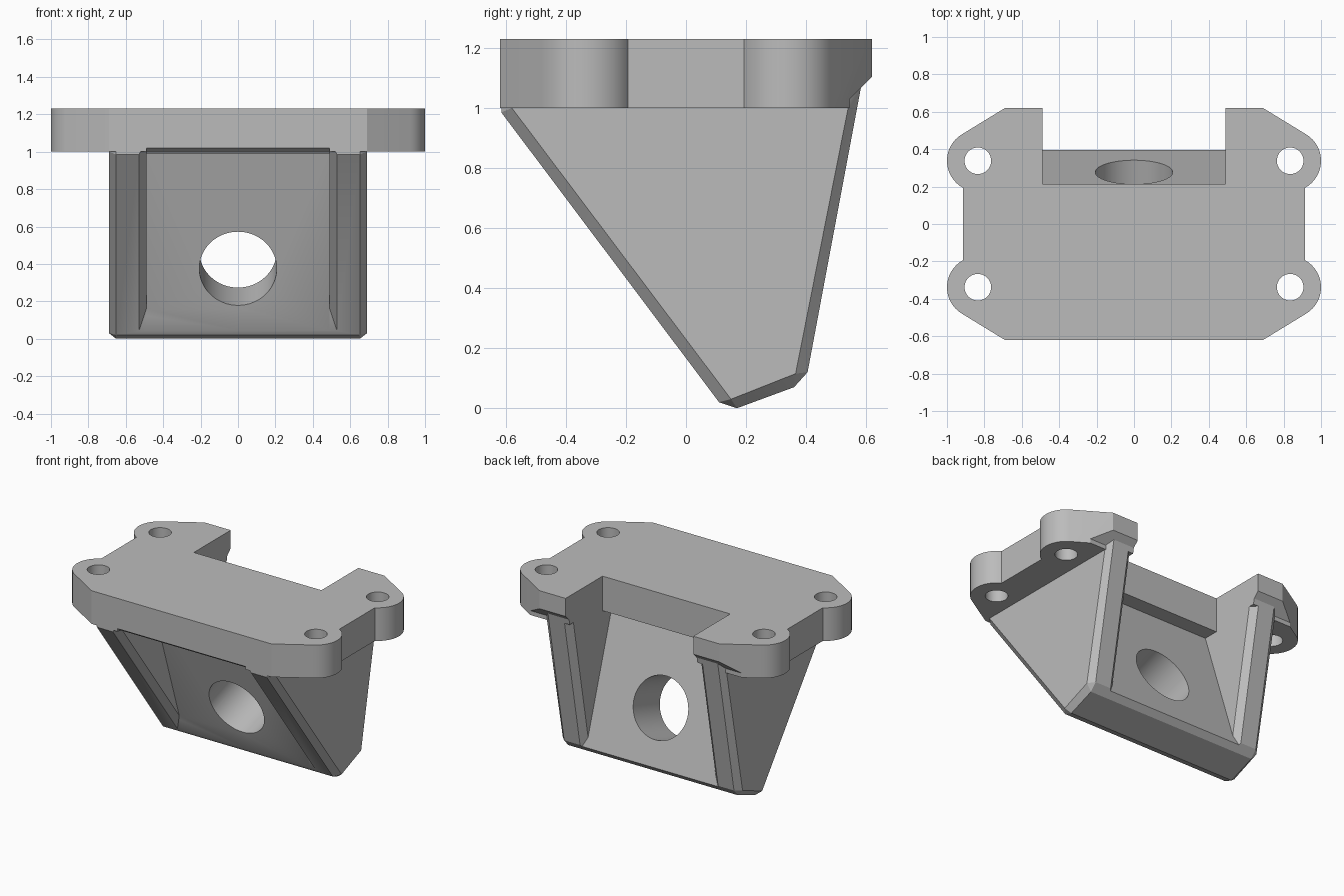
import bpy, bmesh, math
from mathutils import Vector, Matrix

if "Cube" in bpy.data.objects:
    bpy.data.objects.remove(bpy.data.objects["Cube"])

grey = bpy.data.materials.new("plain grey")
grey.use_nodes = True
grey.diffuse_color = (0.5, 0.5, 0.5, 1)
grey.node_tree.nodes["Principled BSDF"].inputs["Base Color"].default_value = (0.5, 0.5, 0.5, 1)


def finish(bm, name):
    bmesh.ops.recalc_face_normals(bm, faces=bm.faces)
    mesh = bpy.data.meshes.new(name)
    bm.to_mesh(mesh)
    bm.free()
    mesh.materials.append(grey)
    ob = bpy.data.objects.new(name, mesh)
    bpy.context.collection.objects.link(ob)
    return ob


def prism(name, points, shift):
    """Extrude a closed outline of 3D points along shift."""
    bm = bmesh.new()
    face = bm.faces.new([bm.verts.new(p) for p in points])
    new = bmesh.ops.extrude_face_region(bm, geom=[face])["geom"]
    bmesh.ops.translate(bm, vec=shift, verts=[v for v in new if isinstance(v, bmesh.types.BMVert)])
    return finish(bm, name)


def side_prism(name, profile, half):
    return prism(name, [(-half, y, z) for y, z in profile], (2 * half, 0, 0))


def solid_hull(points):
    bm = bmesh.new()
    for p in points:
        bm.verts.new(p)
    out = bmesh.ops.convex_hull(bm, input=bm.verts)
    junk = set(out["geom_interior"]) | set(out["geom_unused"])
    bmesh.ops.delete(bm, geom=[v for v in junk if isinstance(v, bmesh.types.BMVert)], context="VERTS")
    bmesh.ops.dissolve_limit(bm, angle_limit=0.01, verts=bm.verts, edges=bm.edges)
    return bm


def cylinder(name, radius, depth, matrix):
    bm = bmesh.new()
    bmesh.ops.create_cone(bm, cap_ends=True, segments=64, radius1=radius, radius2=radius,
                          depth=depth, matrix=matrix)
    return finish(bm, name)


def combine(target, tool, operation):
    """Boolean a tool into the target and discard the tool."""
    mod = target.modifiers.new(operation, "BOOLEAN")
    mod.operation, mod.solver, mod.object = operation, "EXACT", tool
    bpy.context.view_layer.update()
    graph = bpy.context.evaluated_depsgraph_get()
    mesh = bpy.data.meshes.new_from_object(target.evaluated_get(graph))
    target.modifiers.clear()
    target.data = mesh
    bpy.data.objects.remove(tool)


# Mounting plate with four rounded ears
EX, EY, ER = 0.835, 0.338, 0.165
TOP, BASE = 1.23, 1.0
quarter = [(0.69, 0.62)]
for i in range(17):
    a = math.radians(58 - i * (58 + 61) / 16)
    quarter.append((EX + ER * math.cos(a), EY + ER * math.sin(a)))
right = quarter + [(x, -y) for x, y in reversed(quarter)]
outline = right + [(-x, y) for x, y in reversed(right)]
bracket = prism("mounting_bracket", [(x, y, BASE) for x, y in outline], (0, 0, TOP - BASE))

# Sloped lower edge along the back of the plate
combine(bracket, side_prism("back_cut", [(0.545, 0.9), (0.545, 1.03), (0.7, 1.185), (0.7, 0.9)], 1.2),
        "DIFFERENCE")

# Tapered body with chamfered edges
outer = [(-0.615, 1.12), (-0.615, 0.985), (0.11, 0.02), (0.17, 0), (0.36, 0.07),
         (0.405, 0.12), (0.583, 1.07), (0.583, 1.12)]
inner = [(-0.58, 1.12), (-0.58, 1.0), (0.15, 0.03), (0.365, 0.115), (0.54, 1.0), (0.55, 1.12)]
body = solid_hull([(s * x, y, z) for s in (-1, 1) for x, prof in ((0.652, outer), (0.69, inner))
                   for y, z in prof])
combine(bracket, finish(body, "tapered_body"), "UNION")

# Pockets in front of and behind the inclined web
SLOPE, FRONT, BACK = 0.325, 0.107, 0.43
HALF, EDGE, ROOF = 0.49, 0.04, 0.99


def web(offset, z):
    return (offset - SLOPE * z, z)


combine(bracket, side_prism("front_pocket", [web(FRONT, -0.1), web(FRONT, ROOF), (-0.58, ROOF),
                                             (-0.7, 1.08), (-0.7, -0.1)], HALF), "DIFFERENCE")
combine(bracket, side_prism("back_pocket", [web(BACK, -0.1), web(BACK, ROOF), (0.215, ROOF),
                                            (0.215, 1.3), (0.8, 1.3), (0.8, -0.1)], HALF), "DIFFERENCE")


def pocket_chamfer(name, low, high, offset, side, roof):
    """Flared cutter along a body face, trimmed at the web and the plate."""
    low, high = Vector((0, *low)), Vector((0, *high))
    along = (high - low).normalized()
    out = Vector((0, along.z, -along.y)) * side
    points = []
    for end in (low - along * 0.3, high + along * 0.3):
        for depth, half in ((0.1, HALF + EDGE + 0.1), (-EDGE, HALF)):
            points += [end + out * depth + Vector((s * half, 0, 0)) for s in (-1, 1)]
    bm = solid_hull(points)
    for co, no in (((0, offset, 0), (0, -side, -side * SLOPE)), ((0, 0, roof), (0, 0, 1))):
        bmesh.ops.bisect_plane(bm, geom=bm.verts[:] + bm.edges[:] + bm.faces[:],
                               plane_co=co, plane_no=no, clear_outer=True)
        bmesh.ops.holes_fill(bm, edges=[e for e in bm.edges if e.is_boundary])
    combine(bracket, finish(bm, name), "DIFFERENCE")


pocket_chamfer("front_chamfer", (0.11, 0.02), (-0.615, 0.985), FRONT, -1, 1.0)
pocket_chamfer("back_chamfer", (0.405, 0.12), (0.583, 1.07), BACK, 1, 1.03)

# Large hole square to the web
axis = Vector((0, 1, SLOPE)).normalized()
turn = axis.to_track_quat("Z", "Y").to_matrix().to_4x4()
combine(bracket, cylinder("web_hole", 0.207, 0.6, Matrix.Translation((0, 0.13, 0.4225)) @ turn),
        "DIFFERENCE")

# Screw holes in the ears
for sx in (-1, 1):
    for sy in (-1, 1):
        combine(bracket, cylinder("screw_hole", 0.071, 0.6, Matrix.Translation((sx * EX, sy * EY, 1.1))),
                "DIFFERENCE")

# Smooth curved walls, keep edges sharp
bpy.ops.object.select_all(action="DESELECT")
bracket.select_set(True)
bpy.context.view_layer.objects.active = bracket
bpy.ops.object.shade_smooth_by_angle(angle=math.radians(20))
